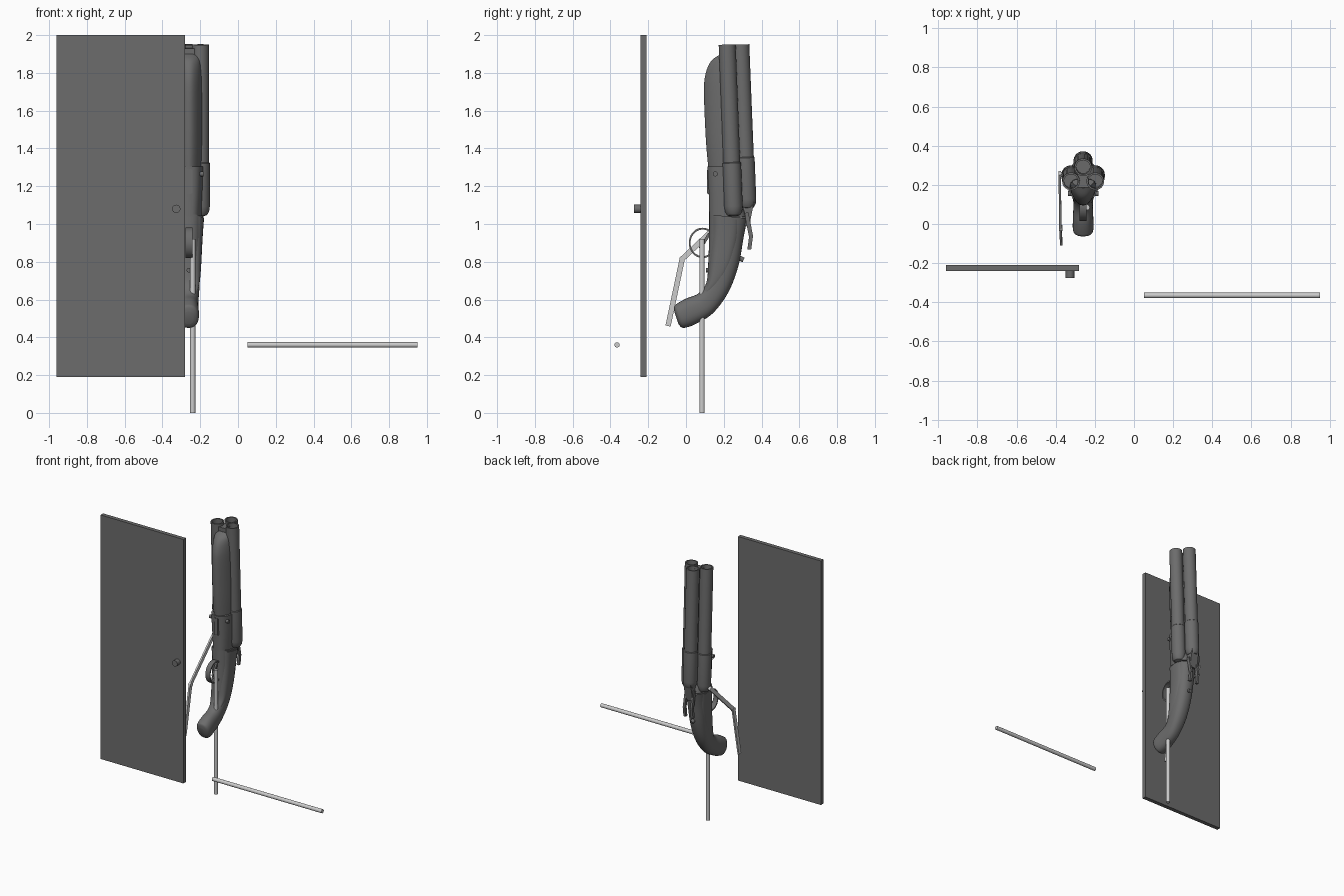
import bpy, bmesh, math
from mathutils import Vector, Matrix

cube = bpy.data.objects.get("Cube")
if cube:
    bpy.data.objects.remove(cube, do_unlink=True)

CX = -0.26  # centre plane of the gun


def material(name, value):
    m = bpy.data.materials.new(name)
    m.use_nodes = True
    col = (value, value, value, 1)
    m.diffuse_color = col
    m.node_tree.nodes["Principled BSDF"].inputs["Base Color"].default_value = col
    return m


DARK = material("dark grey", 0.15)
LIGHT = material("light grey", 0.6)


def finish(name, bm, mat, smooth=True):
    bmesh.ops.recalc_face_normals(bm, faces=bm.faces)
    me = bpy.data.meshes.new(name)
    bm.to_mesh(me)
    bm.free()
    me.materials.append(mat)
    ob = bpy.data.objects.new(name, me)
    bpy.context.collection.objects.link(ob)
    if smooth:
        bpy.ops.object.select_all(action='DESELECT')
        ob.select_set(True)
        bpy.context.view_layer.objects.active = ob
        bpy.ops.object.shade_smooth_by_angle(angle=math.radians(35))
    return ob


def skin(bm, rings, closed=False):
    """Bridge equal rings of points; cap both ends unless closed."""
    vs = [[bm.verts.new(p) for p in r] for r in rings]
    n = len(vs[0])
    pairs = list(zip(vs, vs[1:])) + ([(vs[-1], vs[0])] if closed else [])
    for a, b in pairs:
        for i in range(n):
            j = (i + 1) % n
            bm.faces.new((a[i], a[j], b[j], b[i]))
    if not closed:
        bm.faces.new(vs[0])
        bm.faces.new(vs[-1])


def lathe(name, start, end, profile, mat, n=32):
    """Turn (radius, fraction along the axis) points round the axis."""
    a, b = Vector(start), Vector(end)
    turn = (b - a).to_track_quat('Z', 'Y')
    rings = []
    for r, t in profile:
        c = a.lerp(b, t)
        rings.append([c + turn @ Vector((r * math.cos(k * math.tau / n),
                                         r * math.sin(k * math.tau / n), 0)) for k in range(n)])
    bm = bmesh.new()
    skin(bm, rings)
    return finish(name, bm, mat)


def rod(name, a, b, r, mat, n=24):
    return lathe(name, a, b, [(r, 0), (r, 1)], mat, n)


def box(name, lo, hi, mat, bevel=0):
    lo, hi = Vector(lo), Vector(hi)
    bm = bmesh.new()
    bmesh.ops.create_cube(bm, size=1, matrix=Matrix.Translation((lo + hi) / 2)
                          @ Matrix.Diagonal((*(hi - lo), 1)))
    if bevel:
        bmesh.ops.bevel(bm, geom=bm.edges[:], offset=bevel, segments=2, affect='EDGES')
    return finish(name, bm, mat, False)


def bar(name, a, b, width, thick, mat):
    """Flat bar from a to b, thin across x."""
    a, b = Vector(a), Vector(b)
    d = (b - a).normalized()
    side = Vector((1, 0, 0)).cross(d).normalized() * width / 2
    out = Vector((thick / 2, 0, 0))
    ring = [side + out, side - out, -side - out, -side + out]
    bm = bmesh.new()
    skin(bm, [[p + o for o in ring] for p in (a, b)])
    return finish(name, bm, mat, False)


def body(name, sections, mat, power=0.85, keel=0.0, n=32, steps=5):
    """Loft rounded sections, each (front y, front z, back y, back z, half width)."""
    def smooth(p, q, r, s, t):
        return 0.5 * (2*q + (r - p)*t + (2*p - 5*q + 4*r - s)*t*t + (3*q - p - 3*r + s)*t**3)
    pts = [sections[0]] + sections + [sections[-1]]
    rows = [[smooth(*v, k / steps) for v in zip(*pts[i:i + 4])]
            for i in range(len(sections) - 1) for k in range(steps)] + [sections[-1]]
    rings = []
    for fy, fz, by, bz, w in rows:
        f, b = Vector((CX, fy, fz)), Vector((CX, by, bz))
        ring = []
        for k in range(n):
            c, s = math.cos(k * math.tau / n), math.sin(k * math.tau / n)
            u = math.copysign(abs(c) ** power, c)
            x = w * math.copysign(abs(s) ** power, s) * (1 + keel * (u - 1) / 2)
            ring.append(f.lerp(b, (u + 1) / 2) + Vector((x, 0, 0)))
        rings.append(ring)
    bm = bmesh.new()
    skin(bm, rings)
    return finish(name, bm, mat)


# Door with round knob
box("door", (-0.96, -0.24, 0.19), (-0.28, -0.21, 2), DARK)
rod("door_knob", (-0.327, -0.275, 1.08), (-0.327, -0.235, 1.08), 0.022, DARK)

# Loose rods
rod("cross_rod", (0.05, -0.365, 0.36), (0.95, -0.365, 0.36), 0.014, LIGHT)
rod("upright_rod", (-0.24, 0.085, 0), (-0.24, 0.085, 0.92), 0.014, LIGHT)

# Bent lever beside the gun
elbow = (-0.376, -0.02, 0.815)
bar("lever_lower", (-0.372, -0.095, 0.46), elbow, 0.028, 0.012, LIGHT)
bar("lever_upper", elbow, (-0.38, 0.26, 1.08), 0.028, 0.012, LIGHT)
rod("lever_joint", (-0.384, -0.02, 0.815), (-0.366, -0.02, 0.815), 0.015, LIGHT)
rod("lever_pivot", (-0.386, 0.252, 1.072), (-0.34, 0.252, 1.072), 0.013, LIGHT)

# Three hollow barrels with rounded, thicker breech ends
BARREL = [(0.015, 0), (0.034, 0.008), (0.045, 0.028), (0.049, 0.06), (0.049, 0.31),
          (0.045, 0.315), (0.045, 1), (0.036, 1), (0.036, 0.85), (0.002, 0.85)]
for name, dx, y, z in (("barrel_left", 0.062, 0.253, 1.04), ("barrel_right", -0.062, 0.253, 1.04),
                       ("barrel_rear", 0, 0.325, 1.08)):
    lathe(name, (CX + dx, y, z), (CX + dx, y - 0.035, 1.95), BARREL, DARK)
bar("barrel_rib", (CX, 0.255, 1.03), (CX, 0.222, 1.93), 0.07, 0.06, DARK)

# Fore-end under the barrels
body("fore_end", [(0.118, 1.3, 0.26, 1.3, 0.085), (0.105, 1.45, 0.255, 1.45, 0.09),
                  (0.095, 1.7, 0.24, 1.7, 0.088), (0.105, 1.8, 0.235, 1.8, 0.085),
                  (0.135, 1.865, 0.23, 1.865, 0.08), (0.185, 1.9, 0.23, 1.895, 0.07)],
     DARK, keel=0.55)

# Receiver with loading port and bolts
body("receiver", [(0.123, 1.04, 0.32, 1.04, 0.078), (0.12, 1.17, 0.28, 1.17, 0.083),
                  (0.113, 1.305, 0.27, 1.305, 0.087)], DARK, power=0.7, keel=0.3)
box("loading_port", (CX - 0.018, 0.11, 1.16), (CX + 0.018, 0.14, 1.29), DARK, 0.004)
rod("receiver_bolt", (CX - 0.078, 0.155, 1.265), (CX + 0.078, 0.155, 1.265), 0.013, DARK)

# Curved pistol grip
body("grip", [(0.123, 1.05, 0.325, 1.03, 0.076), (0.122, 0.93, 0.305, 0.93, 0.068),
              (0.118, 0.8, 0.278, 0.78, 0.062), (0.108, 0.69, 0.225, 0.64, 0.056),
              (0.065, 0.632, 0.145, 0.53, 0.05), (0, 0.605, 0.06, 0.475, 0.052),
              (-0.045, 0.58, 0.005, 0.453, 0.053), (-0.062, 0.565, -0.022, 0.452, 0.045),
              (-0.062, 0.535, -0.04, 0.47, 0.025)], DARK)

# Raised side plates following the grip
body("grip_plate", [(0.135, 1.04, 0.295, 1.02, 0.08), (0.134, 0.93, 0.28, 0.9, 0.072),
                    (0.124, 0.8, 0.24, 0.76, 0.065), (0.115, 0.7, 0.18, 0.68, 0.057),
                    (0.1, 0.65, 0.12, 0.63, 0.045)], DARK, power=0.7)

# Trigger guard ring and trigger
bm = bmesh.new()
rings = []
for i in range(36):
    a = i * math.tau / 36
    rings.append([(CX + x, 0.088 + r * math.cos(a), 0.9 + 1.1 * r * math.sin(a))
                  for x, r in ((-0.018, 0.064), (0.018, 0.064), (0.018, 0.073), (-0.018, 0.073))])
skin(bm, rings, closed=True)
finish("trigger_guard", bm, DARK)
bar("trigger", (CX, 0.125, 0.95), (CX, 0.075, 0.87), 0.016, 0.014, DARK)
rod("grip_front_screw", (CX, 0.105, 0.755), (CX, 0.13, 0.755), 0.012, DARK)

# Hammers and rear screws
for dx in (-0.03, 0.03):
    bar("hammer_arm", (CX + dx, 0.32, 1.06), (CX + dx, 0.345, 0.93), 0.022, 0.016, DARK)
    bar("hammer_spur", (CX + dx, 0.345, 0.94), (CX + dx, 0.335, 0.865), 0.02, 0.018, DARK)
bar("hammer_block", (CX, 0.335, 1.12), (CX, 0.31, 0.99), 0.05, 0.06, DARK)
rod("tang_screw", (CX, 0.27, 0.825), (CX, 0.305, 0.81), 0.013, DARK)
